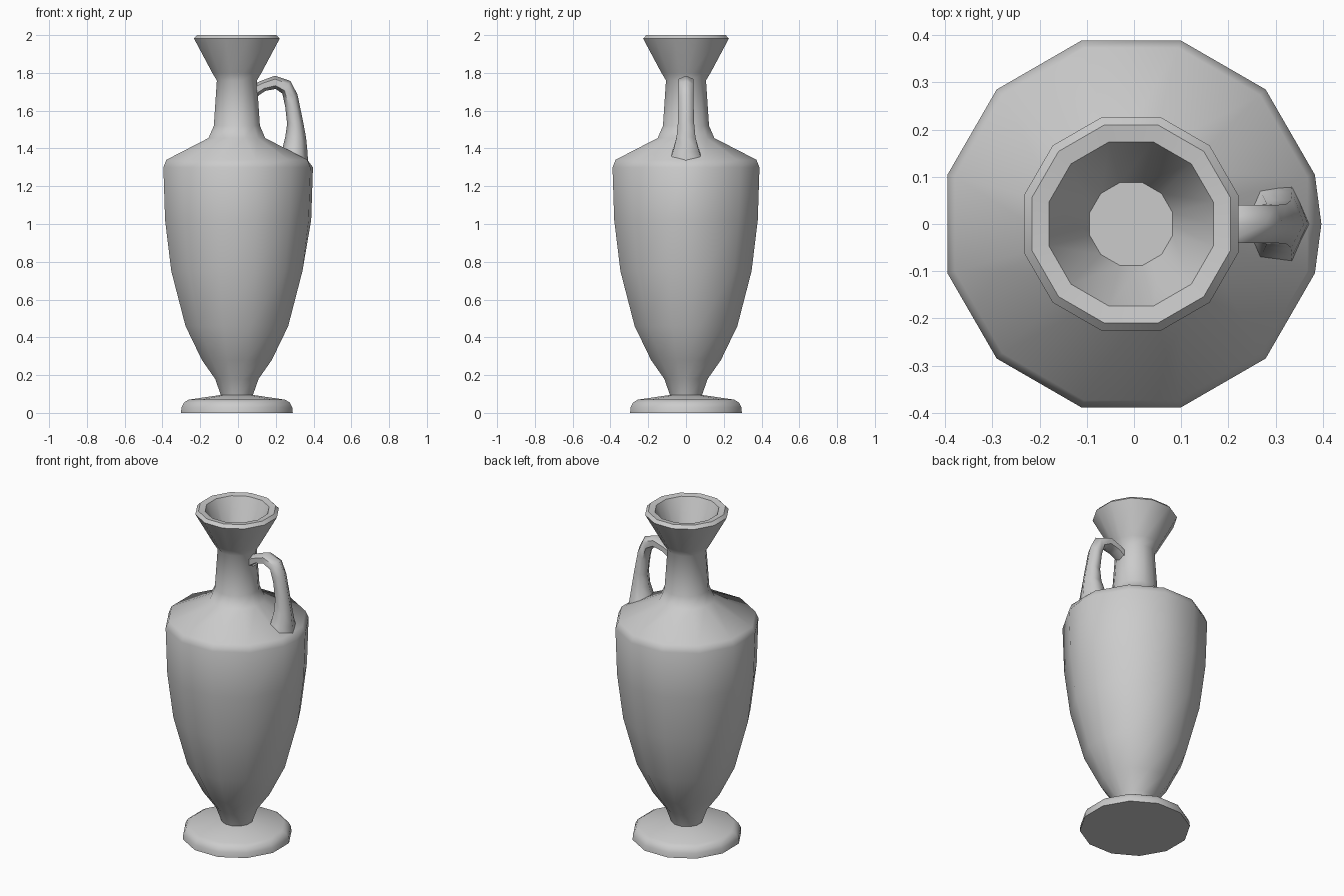
import bpy
import bmesh
from math import cos, sin, pi, radians

if "Cube" in bpy.data.objects:
    bpy.data.objects.remove(bpy.data.objects["Cube"], do_unlink=True)

clay = bpy.data.materials.new("grey clay")
clay.use_nodes = True
clay.diffuse_color = (0.6, 0.6, 0.6, 1)
clay.node_tree.nodes["Principled BSDF"].inputs["Base Color"].default_value = (0.6, 0.6, 0.6, 1)

AXIS_X = -0.006
SIDES = 12
FLAT = cos(pi / SIDES)  # flat-to-corner ratio of the section


def skin(name, rings, crease):
    """Bridge equal rings of points into a closed, smooth-shaded surface."""
    bm = bmesh.new()
    loops = [[bm.verts.new(p) for p in ring] for ring in rings]
    for a, b in zip(loops, loops[1:]):
        for i in range(len(a)):
            j = (i + 1) % len(a)
            bm.faces.new((a[i], a[j], b[j], b[i]))
    bm.faces.new(loops[0][::-1])
    bm.faces.new(loops[-1])
    bmesh.ops.recalc_face_normals(bm, faces=bm.faces)
    mesh = bpy.data.meshes.new(name)
    bm.to_mesh(mesh)
    bm.free()
    mesh.materials.append(clay)
    obj = bpy.data.objects.new(name, mesh)
    bpy.context.collection.objects.link(obj)
    bpy.context.view_layer.objects.active = obj
    obj.select_set(True)
    bpy.ops.object.shade_smooth_by_angle(angle=radians(crease))
    obj.select_set(False)
    return obj


def section(half_width, z, bulge=False):
    """Twelve-sided ring, with a midpoint on the handle side that can bulge."""
    r = half_width / FLAT
    angles = [pi / SIDES + 2 * pi * k / SIDES for k in range(SIDES)]
    ring = [(AXIS_X + r * cos(a), r * sin(a), z) for a in angles]
    ring.append((AXIS_X + (r if bulge else half_width), 0, z))
    return ring


# Foot, belly, shoulder, neck, flared mouth and its hollow: (half width, height)
profile = [
    (0.296, 0), (0.293, 0.03), (0.28, 0.055), (0.255, 0.07), (0.085, 0.095),
    (0.115, 0.18), (0.185, 0.28), (0.272, 0.46), (0.347, 0.75), (0.38, 1.02),
    (0.389, 1.30), (0.373, 1.34), (0.15, 1.455), (0.122, 1.52), (0.106, 1.76),
    (0.13, 1.80), (0.227, 1.982), (0.21, 2.0), (0.174, 1.995), (0.088, 1.80),
]
skin("vase_body", [section(w, z, 1 < z < 1.32) for w, z in profile], 50)

# Handle stations: outer x, z, inner x, z, half thickness across
stations = [
    (0.08, 1.74, 0.08, 1.66, 0.035),
    (0.12, 1.757, 0.145, 1.705, 0.038),
    (0.195, 1.785, 0.20, 1.715, 0.04),
    (0.278, 1.757, 0.235, 1.69, 0.04),
    (0.315, 1.685, 0.25, 1.62, 0.04),
    (0.343, 1.55, 0.26, 1.53, 0.042),
    (0.36, 1.46, 0.25, 1.46, 0.05),
    (0.368, 1.38, 0.235, 1.40, 0.068),
    (0.372, 1.31, 0.22, 1.36, 0.09),
]
rings = []
for ox, oz, ix, iz, w in stations:
    def point(t, y):
        return (ox + (ix - ox) * t, y, oz + (iz - oz) * t)
    rings.append([point(0, 0), point(0.25, w), point(0.75, w),
                  point(1, 0), point(0.75, -w), point(0.25, -w)])
skin("handle", rings, 65)
